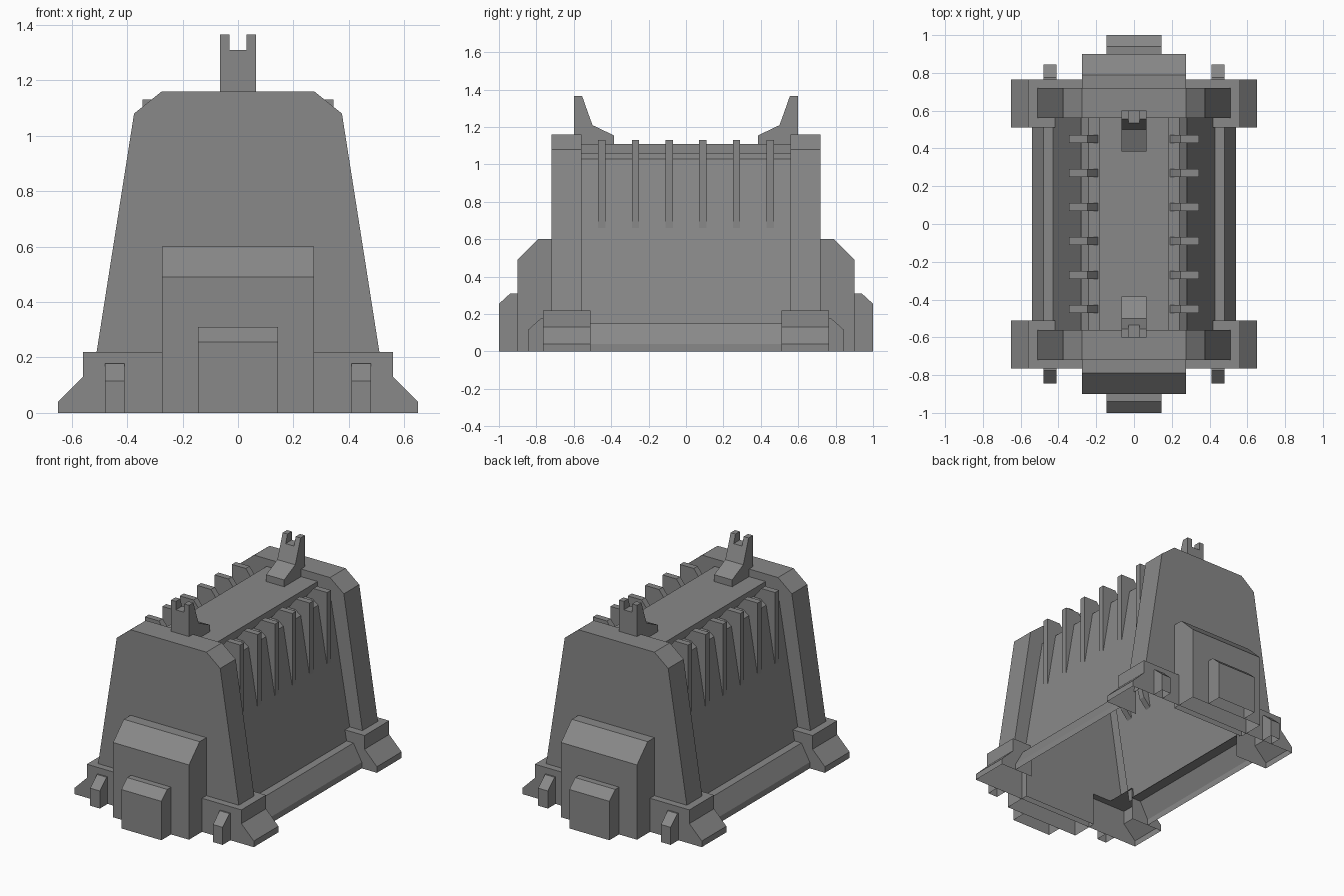
import bpy, bmesh

cube = bpy.data.objects.get("Cube")
if cube:
    bpy.data.objects.remove(cube, do_unlink=True)

grey = bpy.data.materials.new("mid grey")
grey.use_nodes = True
COLOR = (0.25, 0.25, 0.25, 1)
grey.diffuse_color = COLOR
grey.node_tree.nodes["Principled BSDF"].inputs["Base Color"].default_value = COLOR


def finish(name, bm):
    """Turn a bmesh into a flat shaded grey object."""
    bmesh.ops.remove_doubles(bm, verts=bm.verts, dist=0.0001)
    bmesh.ops.recalc_face_normals(bm, faces=bm.faces)
    mesh = bpy.data.meshes.new(name)
    bm.to_mesh(mesh)
    bm.free()
    mesh.materials.append(grey)
    obj = bpy.data.objects.new(name, mesh)
    bpy.context.collection.objects.link(obj)
    return obj


def loft(name, rings, caps=True, closed=False):
    """Skin matching rings; open rings leave the underside hollow."""
    bm = bmesh.new()
    loops = [[bm.verts.new(p) for p in ring] for ring in rings]
    for a, b in zip(loops, loops[1:]):
        n = len(a)
        for i in range(n if closed else n - 1):
            j = (i + 1) % n
            bm.faces.new((a[i], a[j], b[j], b[i]))
    if caps:
        bm.faces.new(loops[0])
        bm.faces.new(loops[-1])
    return finish(name, bm)


def along_y(name, profile, y0, y1, sx=1, sy=1, **kw):
    """Sweep an (x, z) profile along y."""
    return loft(name, [[(sx * x, sy * y, z) for x, z in profile] for y in (y0, y1)], **kw)


def along_x(name, profile, x0, x1, sy=1, **kw):
    """Sweep a (y, z) profile along x."""
    return loft(name, [[(x, sy * y, z) for y, z in profile] for x in (x0, x1)], **kw)


def mirrored(half):
    return half + [(-x, z) for x, z in reversed(half)]


# Hollow housing: narrow middle with thicker, taller end walls
middle = mirrored([(0.43, 0.15), (0.28, 1.03), (0.24, 1.06), (0.185, 1.06), (0.185, 1.11)])
end = mirrored([(0.51, 0.22), (0.375, 1.08), (0.275, 1.16), (0.23, 1.16), (0.185, 1.16)])
stations = [(-0.72, end), (-0.56, end), (-0.56, middle), (0.56, middle), (0.56, end), (0.72, end)]
loft("housing", [[(x, y, z) for x, z in prof] for y, prof in stations])

# Side rails, cooling fins
rail = [(0.41, 0.15), (0.48, 0.15), (0.54, 0.04), (0.54, 0)]
fin = [(0.19, 1.06), (0.245, 1.13), (0.345, 1.13), (0.345, 0.66), (0.29, 0.72)]
for side, sx in (("left", 1), ("right", -1)):
    along_y(f"{side}_rail", rail, -0.51, 0.51, sx, caps=False)
    for i in range(6):
        y = -0.45 + 0.18 * i
        along_y(f"{side}_fin_{i + 1}", fin, y - 0.02, y + 0.02, sx, closed=True)

foot = [(0.41, 0), (0.41, 0.22), (0.56, 0.22), (0.56, 0.13), (0.65, 0.04), (0.65, 0)]
sill = [(0.72, 0.22), (0.765, 0.22), (0.765, 0)]
block = [(0.72, 0), (0.72, 0.6), (0.79, 0.6), (0.9, 0.49), (0.9, 0)]
small_block = [(0.9, 0), (0.9, 0.31), (0.94, 0.31), (1, 0.255), (1, 0)]
peg = [(0.765, 0), (0.765, 0.178), (0.775, 0.178), (0.845, 0.115), (0.845, 0)]
horn = [(0.385, 1.1), (0.385, 1.155), (0.5, 1.21), (0.536, 1.31), (0.6, 1.31), (0.6, 1.1)]
prong = [(0.536, 1.31), (0.555, 1.365), (0.6, 1.365), (0.6, 1.31)]

for place, sy in (("front", -1), ("back", 1)):
    # Stepped end blocks and the sill between the feet
    along_x(f"{place}_block", block, -0.275, 0.275, sy)
    along_x(f"{place}_small_block", small_block, -0.145, 0.145, sy)
    along_x(f"{place}_sill", sill, -0.41, 0.41, sy, caps=False)
    # Forked horn on the roof
    along_x(f"{place}_horn", horn, -0.065, 0.065, sy, closed=True)
    for side, sx in (("left", 1), ("right", -1)):
        along_x(f"{place}_{side}_prong", prong, sx * 0.03, sx * 0.065, sy, closed=True)
        # Corner foot with its peg; the foot is open towards the housing
        along_y(f"{place}_{side}_foot", foot[1:], 0.51, 0.765, sx, sy, caps=False)
        for y in (0.51, 0.765):
            bm = bmesh.new()
            bm.faces.new([bm.verts.new((sx * x, sy * y, z)) for x, z in foot])
            face = next(iter(bm.faces))
            face.normal_update()
            outward = sy if y > 0.6 else -sy
            if face.normal.y * outward < 0:
                face.normal_flip()
            mesh = bpy.data.meshes.new("foot_wall")
            bm.to_mesh(mesh)
            bm.free()
            mesh.materials.append(grey)
            wall = bpy.data.objects.new(f"{place}_{side}_foot_wall", mesh)
            bpy.context.collection.objects.link(wall)
        along_x(f"{place}_{side}_peg", peg, sx * 0.41, sx * 0.48, sy)
